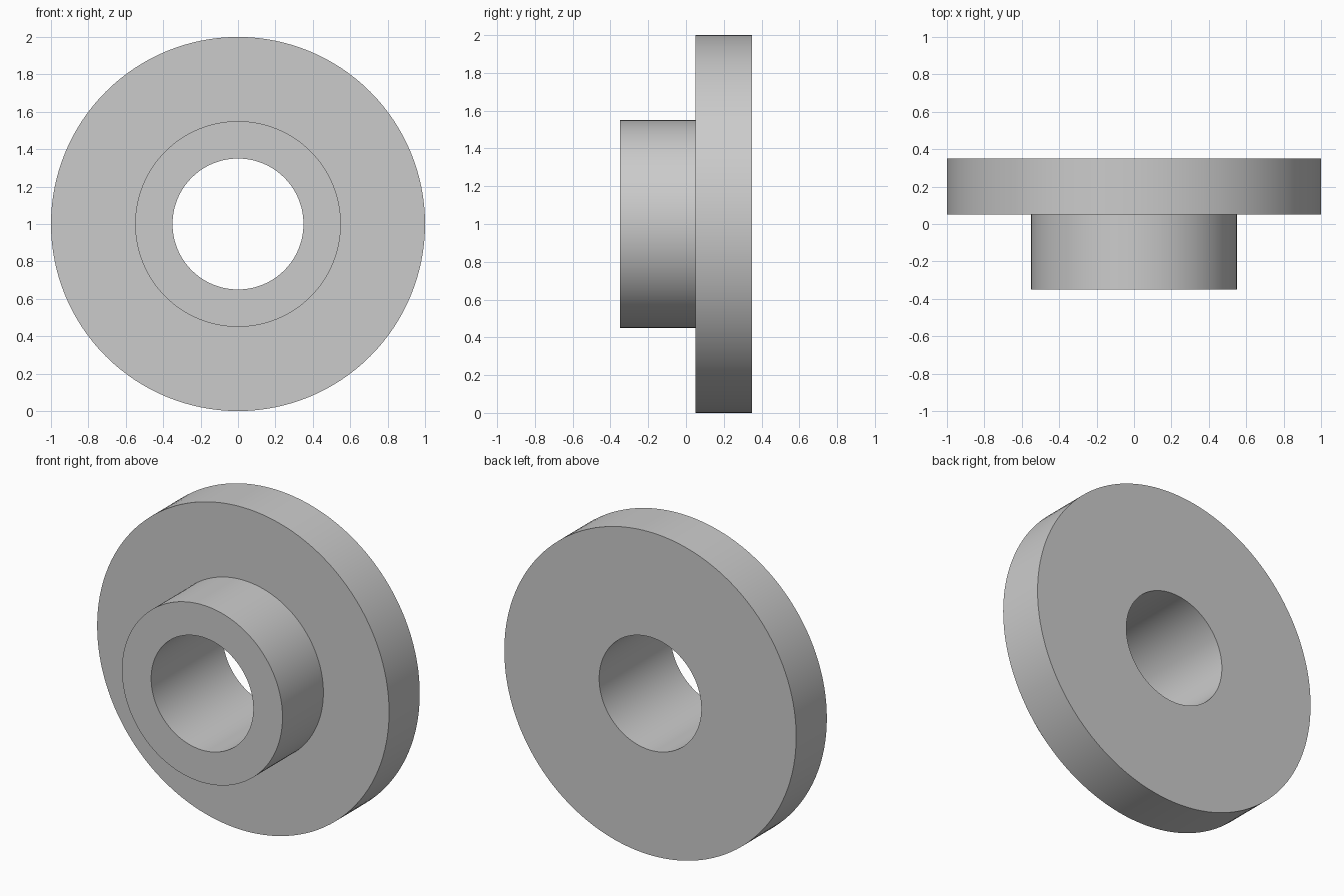
import bpy, bmesh, math
from mathutils import Matrix, Vector

cube = bpy.data.objects.get("Cube")
if cube:
    bpy.data.objects.remove(cube, do_unlink=True)

# Single plain grey
grey = bpy.data.materials.new("light grey")
grey.use_nodes = True
colour = (0.6, 0.6, 0.6, 1)
grey.diffuse_color = colour
grey.node_tree.nodes["Principled BSDF"].inputs["Base Color"].default_value = colour

SEGMENTS = 128
BORE, HUB, RIM = 0.35, 0.55, 1.0
FRONT, STEP, BACK = -0.35, 0.05, 0.35

# Closed cross-section (radius, y): bore, hub, flange
profile = [(BORE, FRONT), (HUB, FRONT), (HUB, STEP),
           (RIM, STEP), (RIM, BACK), (BORE, BACK)]

# Revolve the cross-section around the y axis
bm = bmesh.new()
rings = []
for i in range(SEGMENTS):
    turn = Matrix.Rotation(math.tau * i / SEGMENTS, 3, 'Y')
    rings.append([bm.verts.new(turn @ Vector((r, y, 0))) for r, y in profile])
for i, ring in enumerate(rings):
    following = rings[(i + 1) % SEGMENTS]
    for j in range(len(profile)):
        k = (j + 1) % len(profile)
        bm.faces.new((ring[j], ring[k], following[k], following[j]))
bmesh.ops.recalc_face_normals(bm, faces=bm.faces)

mesh = bpy.data.meshes.new("flanged_bushing")
bm.to_mesh(mesh)
bm.free()
mesh.materials.append(grey)
bushing = bpy.data.objects.new("flanged_bushing", mesh)
bushing.location.z = RIM
bpy.context.collection.objects.link(bushing)

# Smooth round walls, crisp rims
bpy.ops.object.select_all(action='DESELECT')
bushing.select_set(True)
bpy.context.view_layer.objects.active = bushing
bpy.ops.object.shade_smooth_by_angle(angle=math.radians(30))
